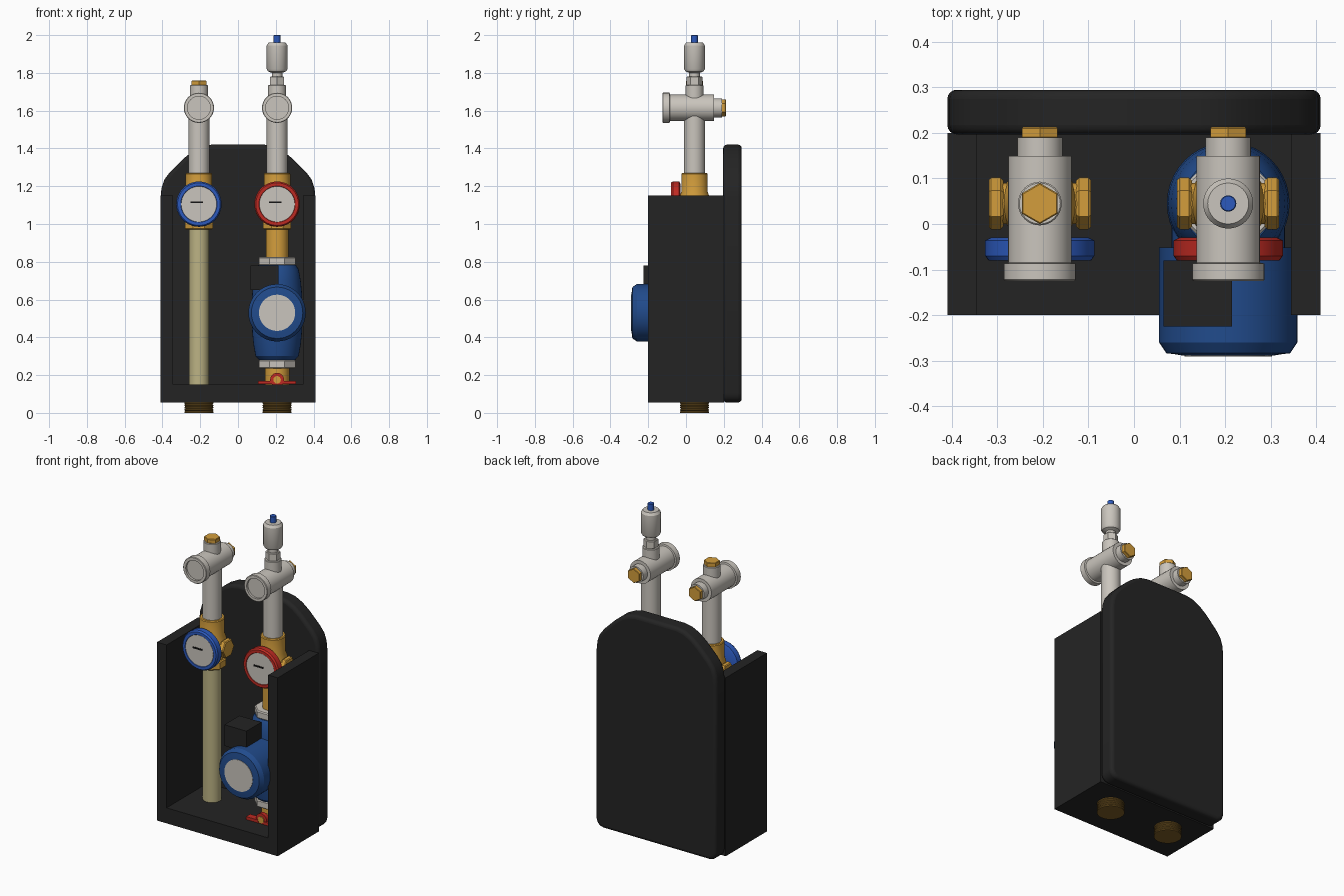
import bpy, bmesh, math

if "Cube" in bpy.data.objects:
    bpy.data.objects.remove(bpy.data.objects["Cube"])


def material(name, r, g, b):
    m = bpy.data.materials.new(name)
    lin = lambda c: ((c / 255 + 0.055) / 1.055) ** 2.4 if c > 10 else c / 255 / 12.92
    m.diffuse_color = (lin(r), lin(g), lin(b), 1)
    m.use_nodes = True
    m.node_tree.nodes["Principled BSDF"].inputs["Base Color"].default_value = m.diffuse_color
    return m


BLACK = material("black foam", 36, 36, 36)
GREY = material("pale nickel", 202, 197, 189)
BRASS = material("brass", 212, 158, 60)
DARK_BRASS = material("dark brass", 125, 94, 38)
NAVY = material("pump blue", 33, 75, 140)
BLUE = material("bright blue", 44, 90, 190)
RED = material("red", 190, 42, 34)
BEIGE = material("beige pipe", 188, 179, 132)
INK = material("ink", 18, 18, 18)


def finish(name, bm, mat, smooth=True, bevel=0):
    bmesh.ops.recalc_face_normals(bm, faces=bm.faces)
    me = bpy.data.meshes.new(name)
    bm.to_mesh(me)
    bm.free()
    me.materials.append(mat)
    ob = bpy.data.objects.new(name, me)
    bpy.context.collection.objects.link(ob)
    if bevel:
        mod = ob.modifiers.new("soft edges", 'BEVEL')
        mod.width, mod.segments, mod.limit_method = bevel, 4, 'ANGLE'
        mod.angle_limit = math.radians(40)
    if smooth:
        bpy.ops.object.select_all(action='DESELECT')
        ob.select_set(True)
        bpy.context.view_layer.objects.active = ob
        bpy.ops.object.shade_smooth_by_angle(angle=math.radians(32))
    return ob


def lathe(name, profile, mat, loc, axis='z', n=32, phase=0.0):
    """Turn (radius, height) points around an axis; six sides give a hex nut."""
    bm = bmesh.new()
    rings = []
    for r, h in profile:
        ring = []
        for i in range(n):
            t = 2 * math.pi * i / n + phase
            a, b = r * math.cos(t), r * math.sin(t)
            p = {'z': (a, b, h), 'y': (a, h, b), 'x': (h, a, b)}[axis]
            ring.append(bm.verts.new([u + v for u, v in zip(p, loc)]))
        rings.append(ring)
    for lo, hi in zip(rings, rings[1:]):
        for i in range(n):
            j = (i + 1) % n
            bm.faces.new((lo[i], lo[j], hi[j], hi[i]))
    bm.faces.new(rings[0])
    bm.faces.new(rings[-1])
    return finish(name, bm, mat, smooth=n > 8)


def rod(name, r, h0, h1, mat, loc, axis='z', n=32, phase=0.0, chamfer=0.0):
    c = chamfer
    pts = [(r - c, h0), (r, h0 + c), (r, h1 - c), (r - c, h1)] if c else [(r, h0), (r, h1)]
    return lathe(name, pts, mat, loc, axis, n, phase)


def box(name, lo, hi, mat):
    bm = bmesh.new()
    bmesh.ops.create_cube(bm, size=1)
    for v in bm.verts:
        v.co = [(a + b) / 2 + c * (b - a) for a, b, c in zip(lo, hi, v.co)]
    return finish(name, bm, mat, smooth=False)


# Insulated housing: tray floor, side walls, arched back plate
box("housing_floor", (-0.41, -0.2, 0.055), (0.41, 0.2, 0.15), BLACK)
for side, x0, x1 in (("left", -0.41, -0.345), ("right", 0.345, 0.41)):
    box(side + "_wall", (x0, -0.2, 0.15), (x1, 0.2, 1.15), BLACK)
half = [(0.36, 0.055), (0.385, 0.062), (0.403, 0.08), (0.41, 0.105), (0.41, 1.14),
        (0.405, 1.19), (0.39, 1.235), (0.36, 1.275), (0.29, 1.345), (0.24, 1.385),
        (0.19, 1.41), (0.14, 1.42)]
outline = half + [(-x, z) for x, z in reversed(half)]
bm = bmesh.new()
face = bm.faces.new([bm.verts.new((x, 0.197, z)) for x, z in outline])
ext = bmesh.ops.extrude_face_region(bm, geom=[face])
bmesh.ops.translate(bm, vec=(0, 0.098, 0),
                    verts=[v for v in ext["geom"] if isinstance(v, bmesh.types.BMVert)])
finish("back_plate", bm, BLACK, bevel=0.02)

# Parts shared by both pipe lines
Y = 0.045
for side, x, rim in (("left", -0.207, BLUE), ("right", 0.207, RED)):
    at = (x, Y, 0)
    # threaded connector under the floor
    thread = [(0.077, 0.0)]
    for k in range(4):
        z = 0.006 + k * 0.012
        thread += [(0.077, z), (0.072, z + 0.004), (0.077, z + 0.008)]
    lathe(side + "_connector", thread + [(0.077, 0.058)], DARK_BRASS, at)
    # ball valve with bottom nut, collar and side nuts
    rod(side + "_valve_nut", 0.08, 0.97, 1.02, BRASS, at, n=8, phase=math.pi / 8, chamfer=0.006)
    lathe(side + "_valve_body", [(0.058, 1.01), (0.066, 1.03), (0.08, 1.06), (0.086, 1.1),
                                 (0.08, 1.14), (0.07, 1.17), (0.07, 1.265), (0.066, 1.27)],
          BRASS, at)
    rod(side + "_valve_cross", 0.045, -0.09, 0.09, BRASS, (x, Y, 1.1), 'x')
    for s, tag in ((-1, "outer"), (1, "inner")):
        lathe(f"{side}_{tag}_side_nut", [(0.05, s * 0.08), (0.057, s * 0.086),
                                        (0.057, s * 0.107), (0.052, s * 0.112)],
              BRASS, (x, Y, 1.1), 'x', n=6)
    # dial thermometer
    g = (x, 0, 1.105)
    rod(side + "_gauge_stem", 0.035, -0.035, Y, BRASS, g, 'y')
    lathe(side + "_gauge_rim", [(0.108, -0.03), (0.12, -0.036), (0.12, -0.07), (0.113, -0.08),
                                (0.096, -0.08), (0.094, -0.076)], rim, g, 'y', n=40)
    rod(side + "_gauge_face", 0.094, -0.0785, -0.075, GREY, g, 'y', n=40)
    box(side + "_gauge_needle", (x - 0.044, -0.081, 1.11), (x + 0.022, -0.078, 1.12), INK)
    # upper riser and cross tee
    rod(side + "_riser", 0.055, 1.26, 1.6, GREY, at)
    lathe(side + "_tee", [(0.061, -0.157), (0.061, -0.17), (0.077, -0.17), (0.08, -0.167),
                          (0.08, -0.132), (0.07, -0.13), (0.07, 0.104), (0.05, 0.104),
                          (0.05, 0.145)], GREY, (x, Y, 1.615), 'y')
    rod(side + "_rear_plug", 0.045, 0.143, 0.168, BRASS, (x, Y, 1.615), 'y',
        n=6, phase=math.pi / 6, chamfer=0.003)
    rod(side + "_tee_stub", 0.048, 1.6, 1.735, GREY, at, chamfer=0.003)

# Left line: return pipe and top plug
L, R = (-0.207, Y, 0), (0.207, Y, 0)
rod("return_pipe", 0.053, 0.14, 0.98, BEIGE, L)
rod("top_plug", 0.045, 1.733, 1.76, BRASS, L, n=6, phase=math.pi / 6, chamfer=0.003)

# Right line: air vent on top
rod("vent_nut", 0.042, 1.733, 1.782, GREY, R, n=6, phase=math.pi / 6, chamfer=0.004)
lathe("vent_bottle", [(0.028, 1.78), (0.028, 1.8), (0.048, 1.808), (0.055, 1.82),
                      (0.055, 1.945), (0.045, 1.96)], GREY, R)
rod("vent_cap", 0.018, 1.958, 2.0, BLUE, R, n=16, chamfer=0.002)

# Right line: supply pipe, union nuts, lower valve
rod("supply_pipe", 0.06, 0.82, 0.98, BRASS, R)
for tag, z in (("upper", 0.78), ("lower", 0.235)):
    rod(tag + "_union_nut", 0.105, z, z + 0.046, GREY, R, n=8, phase=math.pi / 8, chamfer=0.006)
rod("lower_valve", 0.065, 0.14, 0.24, BRASS, R)
h = (0.207, 0, 0.175)
rod("handle_stem", 0.02, -0.075, Y, BRASS, h, 'y', n=16)
rod("handle_hub", 0.037, -0.07, -0.045, RED, h, 'y', n=24)
for s, tag in ((-1, "left"), (1, "right")):
    a, b = sorted((0.207 + s * 0.02, 0.207 + s * 0.1))
    box(tag + "_handle_wing", (a, -0.075, 0.152), (b, -0.035, 0.17), RED)

# Circulation pump: rounded casing, motor, plate, terminal box
lathe("pump_casing", [(0.095, 0.28), (0.114, 0.3), (0.125, 0.36), (0.132, 0.43), (0.135, 0.53),
                      (0.132, 0.63), (0.125, 0.7), (0.114, 0.76), (0.1, 0.782)], NAVY, R, n=40)
p = (0.207, 0, 0.53)
lathe("pump_motor", [(0.152, -0.052), (0.152, -0.26), (0.136, -0.284), (0.118, -0.286),
                     (0.1, -0.289)], NAVY, p, 'y', n=40)
rod("pump_plate", 0.096, -0.291, -0.287, GREY, p, 'y', n=40)
rod("pump_neck", 0.125, -0.06, Y, NAVY, p, 'y', n=40)
box("terminal_box", (0.065, -0.225, 0.65), (0.215, -0.08, 0.78), BLACK)
